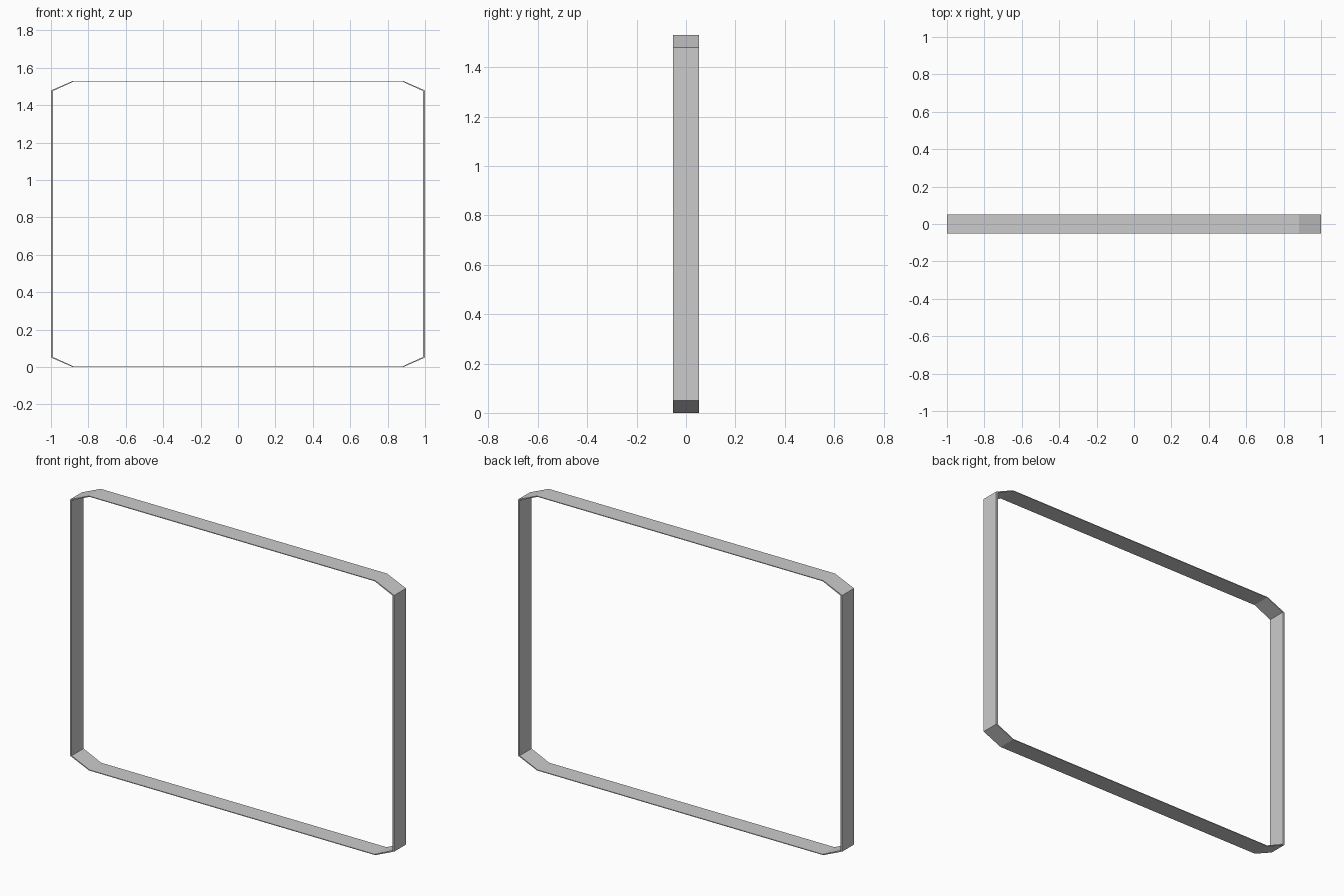
import bpy, bmesh

if "Cube" in bpy.data.objects:
    bpy.data.objects.remove(bpy.data.objects["Cube"])

DEPTH = 0.052     # half depth in y
MID = 0.765       # mid height


def octagon(hx, hz, cx, cz):
    # chamfered rectangle outline in x/z, counter-clockwise
    return [(cx, -hz), (hx, -cz), (hx, cz), (cx, hz),
            (-cx, hz), (-hx, cz), (-hx, -cz), (-cx, -hz)]


def ring(name, outer, inner):
    bm = bmesh.new()
    loops = [[bm.verts.new((x, y, z + MID)) for x, z in pts]
             for pts, y in ((outer, -DEPTH), (outer, DEPTH),
                            (inner, DEPTH), (inner, -DEPTH))]
    n = len(outer)
    for k in range(4):
        a, b = loops[k], loops[(k + 1) % 4]
        for i in range(n):
            j = (i + 1) % n
            bm.faces.new((a[i], a[j], b[j], b[i]))
    bmesh.ops.recalc_face_normals(bm, faces=bm.faces)
    mesh = bpy.data.meshes.new(name)
    bm.to_mesh(mesh)
    bm.free()
    obj = bpy.data.objects.new(name, mesh)
    bpy.context.collection.objects.link(obj)
    return obj


# Thin band frame: sides slightly thicker than top and bottom
ring("frame", octagon(1.0, 0.765, 0.883, 0.714),
     octagon(0.989, 0.761, 0.88, 0.711))
